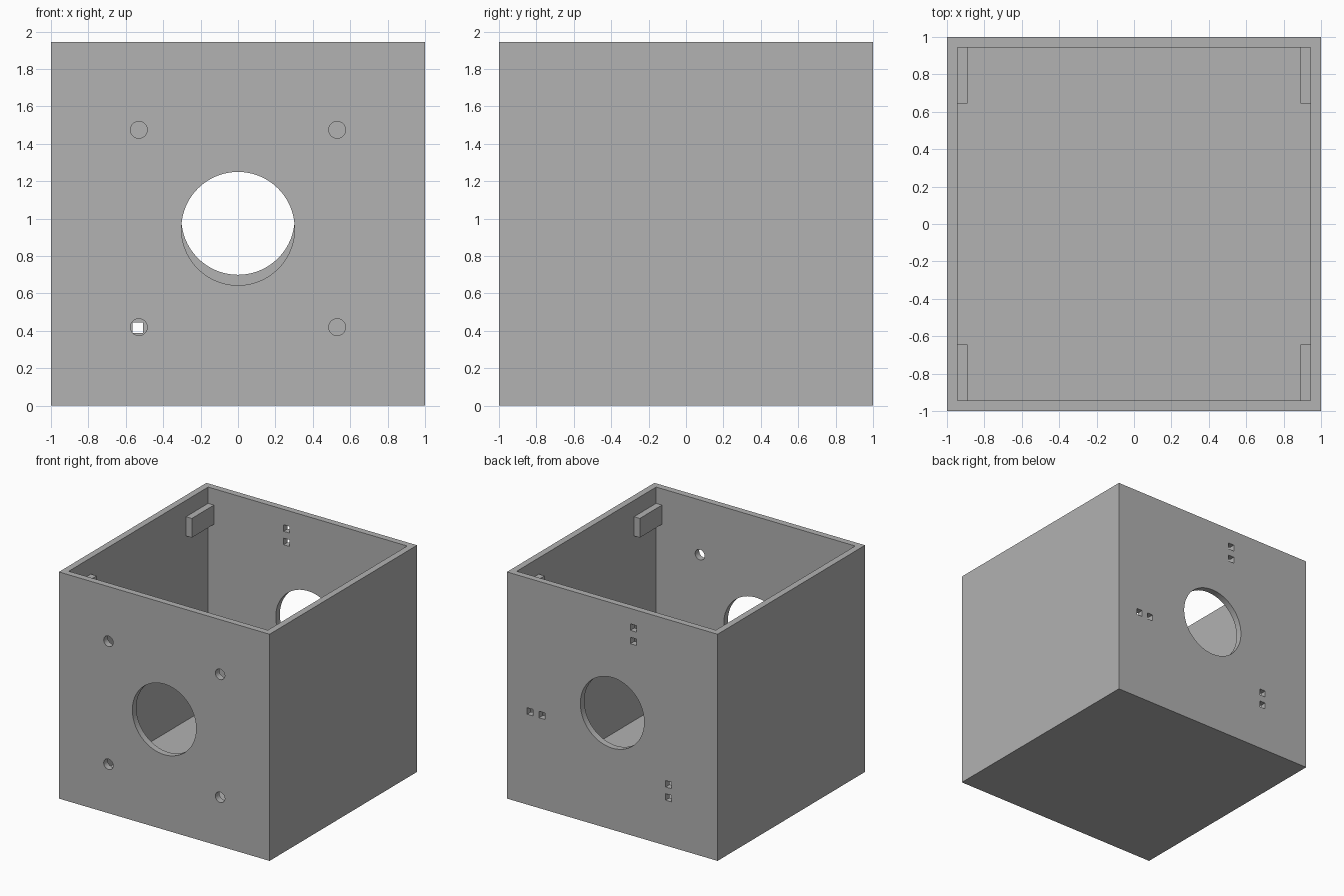
import bpy
from math import pi

if "Cube" in bpy.data.objects:
    bpy.data.objects.remove(bpy.data.objects["Cube"], do_unlink=True)

HEIGHT = 1.945
WALL = 0.055
INNER = 1 - WALL

grey = bpy.data.materials.new("plain grey")
grey.use_nodes = True
colour = (0.445, 0.445, 0.445, 1)
grey.diffuse_color = colour
grey.node_tree.nodes["Principled BSDF"].inputs["Base Color"].default_value = colour


def box(name, low, high):
    """Axis-aligned block between two corners."""
    centre = [(a + b) / 2 for a, b in zip(low, high)]
    bpy.ops.mesh.primitive_cube_add(size=1, location=centre)
    obj = bpy.context.object
    obj.name = name
    obj.scale = [b - a for a, b in zip(low, high)]
    bpy.ops.object.transform_apply(location=True, rotation=False, scale=True)
    obj.data.materials.append(grey)
    return obj


def rod(x, y, z, radius, sides):
    """Cylinder along y, used to drill a wall."""
    bpy.ops.mesh.primitive_cylinder_add(
        vertices=sides, radius=radius, depth=4 * WALL,
        location=(x, y, z), rotation=(pi / 2, 0, 0))
    obj = bpy.context.object
    obj.data.materials.append(grey)
    return obj


def cut(target, cutter):
    """Subtract the cutter for good and remove it."""
    cutter.hide_render = True
    mod = target.modifiers.new("cut", "BOOLEAN")
    mod.operation = "DIFFERENCE"
    mod.solver = "EXACT"
    mod.object = cutter
    bpy.context.view_layer.objects.active = target
    bpy.ops.object.modifier_apply(modifier=mod.name)
    bpy.data.objects.remove(cutter, do_unlink=True)


# Open-topped case
case = box("case", (-1, -1, 0), (1, 1, HEIGHT))
cut(case, box("cavity", (-INNER, -INNER, WALL), (INNER, INNER, HEIGHT + 1)))

# Large round openings, front and back
FRONT, BACK = -1 + WALL / 2, 1 - WALL / 2
cut(case, rod(0, FRONT, 0.947, 0.303, 96))
cut(case, rod(0, BACK, 1.003, 0.303, 96))

# Four screw holes in the front
for x in (-0.53, 0.53):
    for z in (0.42, 1.475):
        cut(case, rod(x, FRONT, z, 0.045, 32))

# Pairs of small square slots in the back
HALF = 0.028
for x, z in ((-0.2, 1.785), (-0.2, 1.67), (-0.535, 0.53),
             (-0.535, 0.417), (0.78, 0.803), (0.667, 0.803)):
    cut(case, box("slot", (x - HALF, INNER - WALL, z - HALF),
                  (x + HALF, 1 + WALL, z + HALF)))

# Lid rests in the four inner corners
for side, sx in (("right", -1), ("left", 1)):
    for end, sy in (("front", -1), ("back", 1)):
        xs = sorted((sx * 0.89, sx * INNER))
        ys = sorted((sy * 0.645, sy * INNER))
        box(f"{end}_{side}_lid_rest", (xs[0], ys[0], 1.64), (xs[1], ys[1], 1.805))
